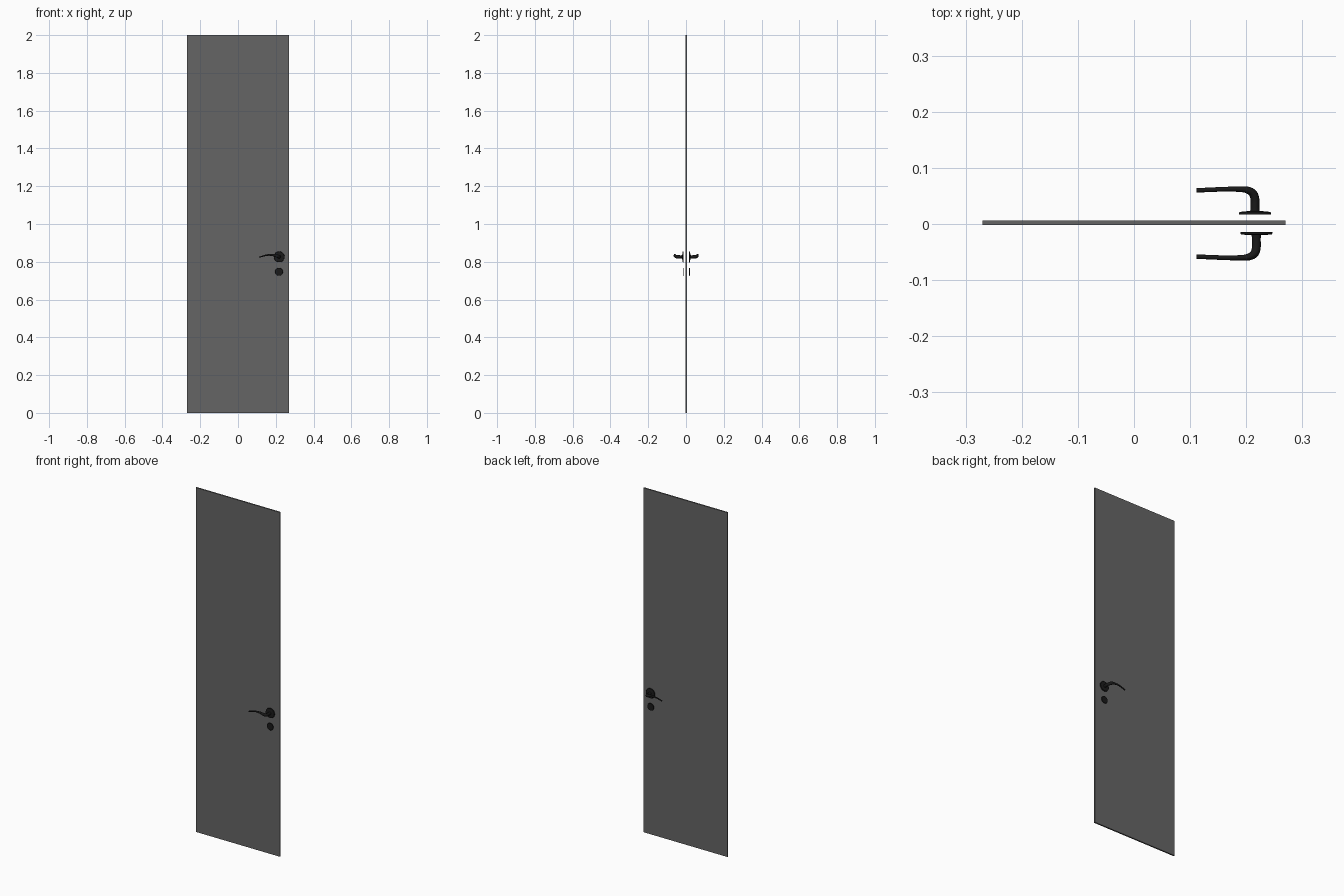
import bpy, bmesh, math
from mathutils import Vector

if "Cube" in bpy.data.objects:
    bpy.data.objects.remove(bpy.data.objects["Cube"])


def material(name, v):
    m = bpy.data.materials.new(name)
    m.diffuse_color = (v, v, v, 1)
    m.use_nodes = True
    m.node_tree.nodes["Principled BSDF"].inputs["Base Color"].default_value = m.diffuse_color
    return m


panel_mat = material("panel_grey", 0.13)
handle_mat = material("handle_black", 0.01)


def finish(bm, name, mat, smooth=True):
    bmesh.ops.recalc_face_normals(bm, faces=bm.faces[:])
    me = bpy.data.meshes.new(name)
    bm.to_mesh(me)
    bm.free()
    me.materials.append(mat)
    ob = bpy.data.objects.new(name, me)
    bpy.context.collection.objects.link(ob)
    if smooth:
        bpy.ops.object.select_all(action='DESELECT')
        bpy.context.view_layer.objects.active = ob
        ob.select_set(True)
        bpy.ops.object.shade_smooth_by_angle(angle=math.radians(40))
    return ob


def skin(bm, rings):
    # Join successive vertex rings and cap both ends
    n = len(rings[0])
    rows = [[bm.verts.new(p) for p in ring] for ring in rings]
    for a, b in zip(rows, rows[1:]):
        for i in range(n):
            j = (i + 1) % n
            bm.faces.new((a[i], a[j], b[j], b[i]))
    bm.faces.new(rows[0])
    bm.faces.new(rows[-1])


def disc(name, cx, cz, profile, sign, n=40):
    # Lathe (radius, distance from door) profile around the y axis
    bm = bmesh.new()
    skin(bm, [[(cx + r * math.cos(2 * math.pi * i / n), sign * d,
                cz + r * math.sin(2 * math.pi * i / n)) for i in range(n)]
              for r, d in profile])
    return finish(bm, name, handle_mat)


def catmull(pts, steps=5):
    pts = [Vector(p) for p in pts]
    ext = [2 * pts[0] - pts[1]] + pts + [2 * pts[-1] - pts[-2]]
    out = []
    for a, b, c, d in zip(ext, ext[1:], ext[2:], ext[3:]):
        for k in range(steps):
            t = k / steps
            out.append(0.5 * (2 * b + (c - a) * t + (2 * a - 5 * b + 4 * c - d) * t * t
                              + (3 * b - a - 3 * c + d) * t ** 3))
    return out + [pts[-1]]


def lever(name, pts, sign, n=16):
    # Each point: x, distance from door, z, half width, half height
    path = catmull(pts)
    rings = []
    for k, p in enumerate(path):
        t = (path[min(k + 1, len(path) - 1)] - path[max(k - 1, 0)])
        t = Vector(t[:3]).normalized()
        side = t.cross(Vector((0, 0, 1))).normalized()
        up = side.cross(t)
        ring = []
        for i in range(n):
            a = 2 * math.pi * i / n
            v = Vector(p[:3]) + side * (p[3] * math.cos(a)) + up * (p[4] * math.sin(a))
            ring.append((v.x, sign * v.y, v.z))
        rings.append(ring)
    bm = bmesh.new()
    skin(bm, rings)
    return finish(bm, name, handle_mat)


# Door panel
bm = bmesh.new()
bmesh.ops.create_cube(bm, size=1)
for v in bm.verts:
    v.co = (v.co.x * 0.54, v.co.y * 0.008 + 0.002, v.co.z * 2 + 1)
finish(bm, "door_panel", panel_mat, smooth=False)

# Handle sets on the front and back
for side, sign, cx, d in (("front", -1, 0.218, 0.014), ("back", 1, 0.2155, 0.017)):
    cz = 0.826
    # Round plate behind the lever
    disc(side + "_rosette", cx, cz,
         [(0.0285, d), (0.0285, d + 0.003), (0.0275, d + 0.0045), (0.012, d + 0.006)], sign)
    # Round keyhole cover
    disc(side + "_keyhole_cover", cx - 0.001, 0.747,
         [(0.021, d), (0.021, d + 0.002), (0.020, d + 0.003)], sign)
    # Curved lever
    out = 0.0602 if sign < 0 else 0.062
    lever(side + "_lever", [
        (cx, d + 0.003, cz, 0.009, 0.009),
        (cx, d + 0.012, cz, 0.0078, 0.0085),
        (cx, out - 0.018, cz, 0.0078, 0.009),
        (cx - 0.004, out - 0.007, cz + 0.002, 0.0075, 0.009),
        (cx - 0.015, out - 0.001, cz + 0.006, 0.006, 0.0085),
        (cx - 0.030, out, cz + 0.0095, 0.0047, 0.0065),
        (cx - 0.055, out, cz + 0.0105, 0.0042, 0.0045),
        (cx - 0.080, out - 0.001, cz + 0.006, 0.004, 0.0035),
        (0.112, out - 0.002, cz - 0.002, 0.004, 0.003)], sign)
